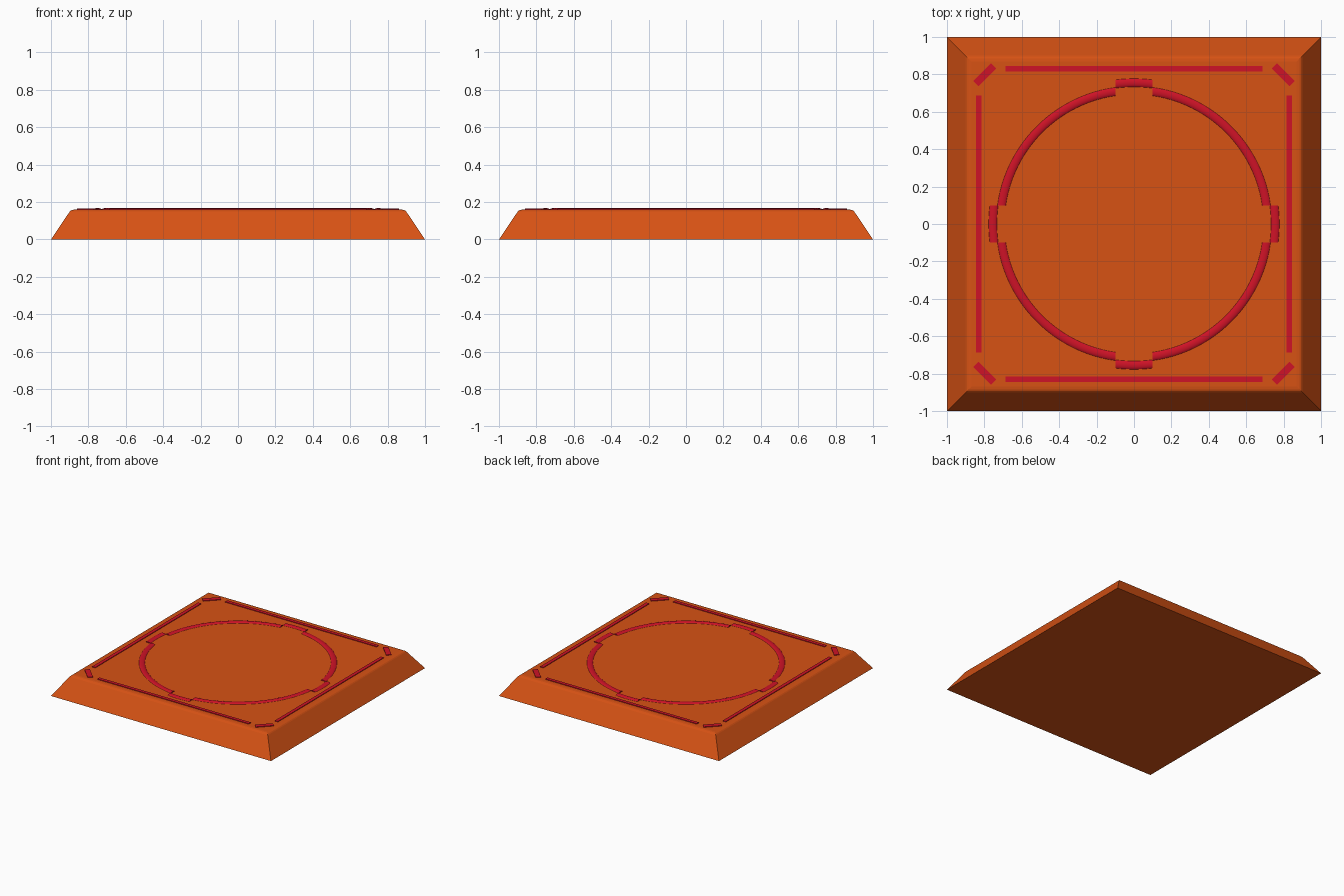
import bpy, bmesh, math
from mathutils import Matrix

if "Cube" in bpy.data.objects:
    bpy.data.objects.remove(bpy.data.objects["Cube"])

TOP = 0.16


def material(name, color):
    m = bpy.data.materials.new(name)
    m.diffuse_color = color
    m.use_nodes = True
    m.node_tree.nodes["Principled BSDF"].inputs["Base Color"].default_value = m.diffuse_color
    return m


ORANGE = material("orange", (0.68, 0.085, 0.007, 1))
RED = material("red", (0.62, 0.006, 0.02, 1))


def finish(name, bm, mat):
    bmesh.ops.recalc_face_normals(bm, faces=bm.faces)
    me = bpy.data.meshes.new(name)
    bm.to_mesh(me)
    bm.free()
    me.materials.append(mat)
    ob = bpy.data.objects.new(name, me)
    bpy.context.collection.objects.link(ob)
    return ob


def loft(bm, rings, closed=False):
    """Skin a list of point rings, capping both ends unless closed."""
    vs = [[bm.verts.new(p) for p in r] for r in rings]
    n = len(vs[0])
    for a, b in zip(vs, vs[1:]):
        for i in range(n):
            j = (i + 1) % n
            bm.faces.new((a[i], a[j], b[j], b[i]))
    bm.faces.new(vs[0])
    bm.faces.new(vs[-1])


# Tapered square plate with a softened top edge
bm = bmesh.new()
corners = ((-1, -1), (1, -1), (1, 1), (-1, 1))
profile = ((1, 0), (0.901, 0.147), (0.894, 0.154), (0.885, 0.158), (0.87, TOP))
loft(bm, [[(x * h, y * h, z) for x, y in corners] for h, z in profile])
finish("base_plate", bm, ORANGE)


def arc(name, r_mid, start, end, turn, square_ends):
    """Curved raised strip with a rounded top."""
    bm = bmesh.new()
    section = [(-0.022, -0.012), (-0.022, 0.0), (-0.017, 0.004), (-0.009, 0.0065),
               (0, 0.0075), (0.009, 0.0065), (0.017, 0.004), (0.022, 0.0), (0.022, -0.012)]
    steps = 24 if end - start > 0.5 else 8
    rings = []
    for k in range(steps + 1):
        t = k / steps
        ring = []
        for d, z in section:
            r = r_mid + d
            # ends are cut parallel to the axes at 0.1
            cut = math.asin(0.098 / r)
            a0, a1 = (cut, math.pi / 2 - cut) if square_ends else (-cut, cut)
            a = a0 + (a1 - a0) * t + turn
            ring.append((r * math.cos(a), r * math.sin(a), TOP + z))
        rings.append(ring)
    loft(bm, rings)
    ob = finish(name, bm, RED)
    for p in ob.data.polygons:
        p.use_smooth = len(p.vertices) == 4
    bpy.context.view_layer.objects.active = ob
    ob.select_set(True)
    bpy.ops.object.shade_smooth_by_angle(angle=math.radians(35))
    ob.select_set(False)


def bar(name, length, width, height, x, y, angle, turn):
    """Straight raised strip, placed then turned around the plate centre."""
    bm = bmesh.new()
    bmesh.ops.create_cube(bm, size=1)
    bm.transform(Matrix.Rotation(turn, 4, 'Z')
                 @ Matrix.Translation((x, y, TOP + height - 0.01))
                 @ Matrix.Rotation(angle, 4, 'Z')
                 @ Matrix.Diagonal((length, width, 0.02, 1)))
    finish(name, bm, RED)


# Four-fold inlay: ring arcs, outer ring tabs, border bars, corner dashes
for i in range(4):
    turn = i * math.pi / 2
    arc(f"ring_arc_{i}", 0.715, 0, math.pi / 2, turn, True)
    arc(f"ring_tab_{i}", 0.755, -0.13, 0.13, turn, False)
    bar(f"border_bar_{i}", 1.376, 0.028, 0.005, 0, 0.83, 0, turn)
    bar(f"corner_dash_{i}", 0.136, 0.04, 0.005, 0.798, 0.798, -math.pi / 4, turn)
